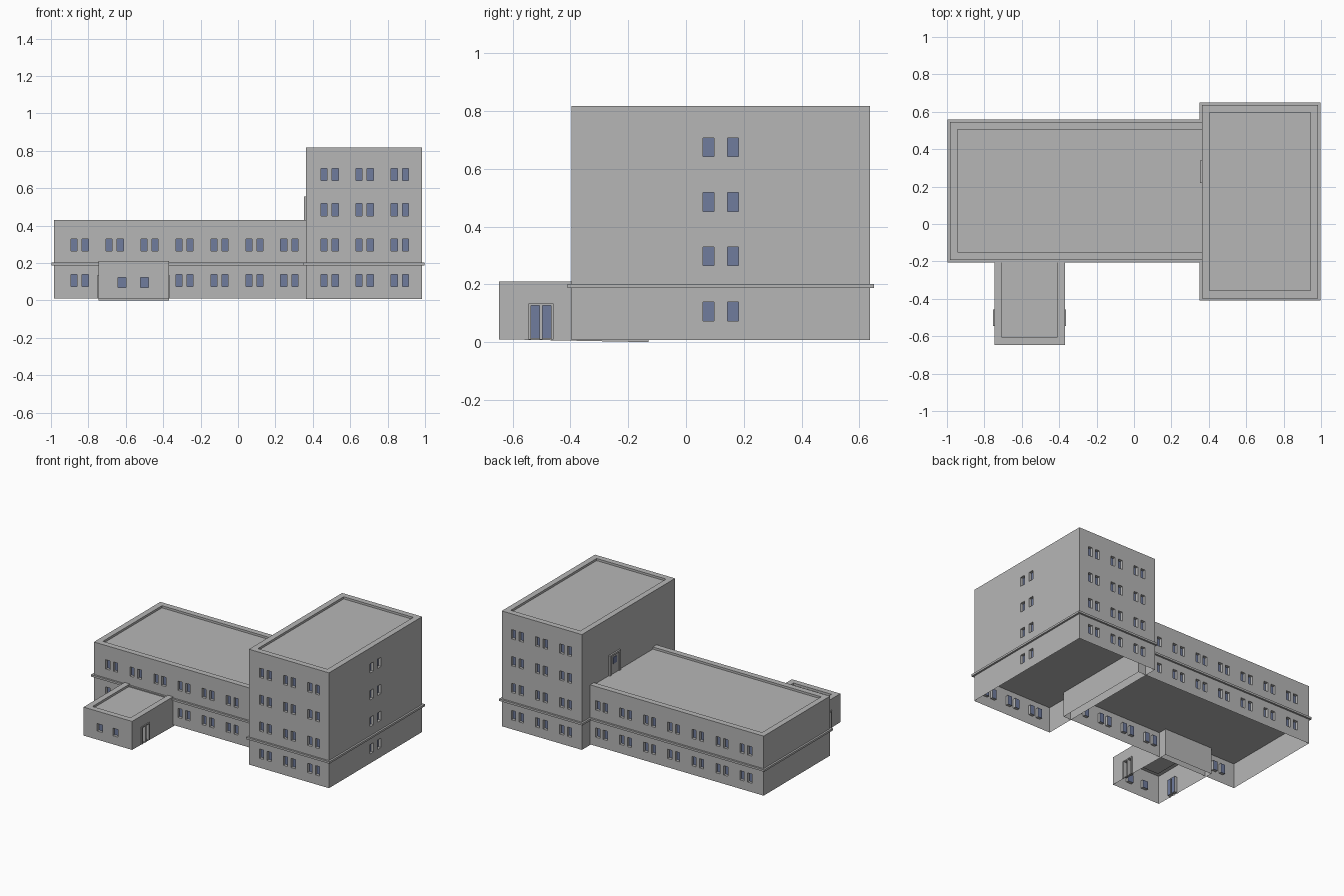
import bpy, bmesh

if "Cube" in bpy.data.objects:
    bpy.data.objects.remove(bpy.data.objects["Cube"], do_unlink=True)


def material(name, colour):
    m = bpy.data.materials.new(name)
    m.use_nodes = True
    m.diffuse_color = (*colour, 1)
    m.node_tree.nodes["Principled BSDF"].inputs["Base Color"].default_value = (*colour, 1)
    return m


GREY = material("concrete grey", (0.47, 0.47, 0.47))
BLUE = material("window blue", (0.16, 0.2, 0.34))
OVERHANG, PARAPET, RECESS = 0.013, 0.041, 0.02


def finish(name, bm):
    mesh = bpy.data.meshes.new(name)
    bm.to_mesh(mesh)
    bm.free()
    mesh.materials.append(GREY)
    mesh.materials.append(BLUE)
    obj = bpy.data.objects.new(name, mesh)
    bpy.context.collection.objects.link(obj)
    return obj


def quad(bm, points, flip=False, mat=0):
    verts = [bm.verts.new(p) for p in points]
    face = bm.faces.new(verts[::-1] if flip else verts)
    face.material_index = mat


def wall(bm, place, ends, heights, holes, flip):
    """Wall cut into a grid; cells inside a hole are pushed in and glazed."""
    us = sorted({*ends, *(h[0] for h in holes), *(h[1] for h in holes)})
    zs = sorted({*heights, *(h[2] for h in holes), *(h[3] for h in holes)})
    for a, b in zip(us, us[1:]):
        for c, d in zip(zs, zs[1:]):
            u, z = (a + b) / 2, (c + d) / 2
            corners = [(a, c), (b, c), (b, d), (a, d)]
            outer = [place(p, 0, q) for p, q in corners]
            if any(h[0] < u < h[1] and h[2] < z < h[3] for h in holes):
                inner = [place(p, RECESS, q) for p, q in corners]
                quad(bm, inner, flip, 1)
                for i in range(4):
                    j = (i + 1) % 4
                    quad(bm, (outer[i], outer[j], inner[j], inner[i]), flip)
            else:
                quad(bm, outer, flip)


def block(name, x, y, z, deck, front=(), back=(), right=(), left=()):
    """Hollow building volume, open below, with a parapet round a sunken roof."""
    bm = bmesh.new()
    wall(bm, lambda u, d, h: (u, y[0] + d, h), x, z, front, False)
    wall(bm, lambda u, d, h: (u, y[1] - d, h), x, z, back, True)
    wall(bm, lambda u, d, h: (x[1] - d, u, h), y, z, right, False)
    wall(bm, lambda u, d, h: (x[0] + d, u, h), y, z, left, True)

    def ring(inset, h):
        a, b, c, d = x[0] + inset, x[1] - inset, y[0] + inset, y[1] - inset
        return [(a, c, h), (b, c, h), (b, d, h), (a, d, h)]
    loops = [ring(0, z[1]), ring(PARAPET, z[1]), ring(PARAPET, deck)]
    for low, high in zip(loops, loops[1:]):
        for i in range(4):
            j = (i + 1) % 4
            quad(bm, (low[i], low[j], high[j], high[i]))
    quad(bm, loops[-1])
    bmesh.ops.remove_doubles(bm, verts=bm.verts, dist=0.0001)
    return finish(name, bm)


def box(name, x, y, z, mat=0):
    bm = bmesh.new()
    bmesh.ops.create_cube(bm, size=1)
    for v in bm.verts:
        v.co = [r[0] if c < 0 else r[1] for c, r in zip(v.co, (x, y, z))]
    for f in bm.faces:
        f.material_index = mat
    return finish(name, bm)


def pairs(centres, sills, gap=0.03, width=0.033, height=0.065):
    """Window pairs for every centre on every floor."""
    return [(c + s * gap - width / 2, c + s * gap + width / 2, z, z + height)
            for c in centres for z in sills for s in (-1, 1)]


# Main volumes
floors = [0.074, 0.265, 0.453, 0.642]
tower_x, tower_y = (0.363, 0.985), (-0.397, 0.637)
bays = [0.49, 0.677, 0.865]
tower = pairs(bays, floors)
block("tower", tower_x, tower_y, (0.008, 0.818), 0.803,
      front=tower, back=tower, right=pairs([0.12], floors, 0.042, 0.038))

wing_x, wing_y = (-0.985, 0.42), (-0.192, 0.545)
bays = [-0.847 + 0.187 * i for i in range(7)]
ground_front = [b for i, b in enumerate(bays) if i not in (1, 2)]
block("long_wing", wing_x, wing_y, (0.012, 0.43), 0.415,
      front=pairs(bays, floors[1:2]) + pairs(ground_front, floors[:1]),
      back=pairs(bays, floors[:2]))

# Entrance annex with a glazed double door on both sides
annex_x, annex_y = (-0.747, -0.37), (-0.647, -0.13)
leaves = [(-0.536, -0.507, 0.014, 0.126), (-0.497, -0.468, 0.014, 0.126)]
annex = block("entrance_annex", annex_x, annex_y, (0.01, 0.21), 0.195,
              front=pairs([-0.56], [0.07], 0.061, 0.042, 0.053),
              right=leaves, left=leaves)
for v in annex.data.vertices:
    if v.co.z < 0.011:
        v.co.z = 0.01 * (annex_y[1] - v.co.y) / (annex_y[1] - annex_y[0])

# Door frames of the annex
for side, face, out in (("left", annex_x[1], 1), ("right", annex_x[0], -1)):
    span = sorted((face, face + out * 0.006))
    for part, a, b in (("front", -0.546, -0.536), ("middle", -0.507, -0.497),
                       ("back", -0.468, -0.458)):
        box(f"{side}_door_post_{part}", span, (a, b), (0.01, 0.126))
    box(f"{side}_door_lintel", span, (-0.546, -0.458), (0.126, 0.133))

# Projecting floor slabs between ground floor and first floor
for name, x, y in (("tower_slab", tower_x, tower_y), ("wing_slab", wing_x, wing_y)):
    end = x[1] + (OVERHANG if name == "tower_slab" else 0)
    box(name, (x[0] - OVERHANG, end), (y[0] - OVERHANG, y[1] + OVERHANG), (0.188, 0.202))

# Roof access door on the tower
for part, a, b in (("front", 0.22, 0.235), ("back", 0.325, 0.34)):
    box(f"roof_door_post_{part}", (0.352, 0.363), (a, b), (0.415, 0.545))
box("roof_door_lintel", (0.352, 0.363), (0.22, 0.34), (0.545, 0.557))
box("roof_door_leaf", (0.358, 0.363), (0.235, 0.325), (0.415, 0.545))
box("roof_door_window", (0.355, 0.358), (0.26, 0.3), (0.485, 0.53), 1)
